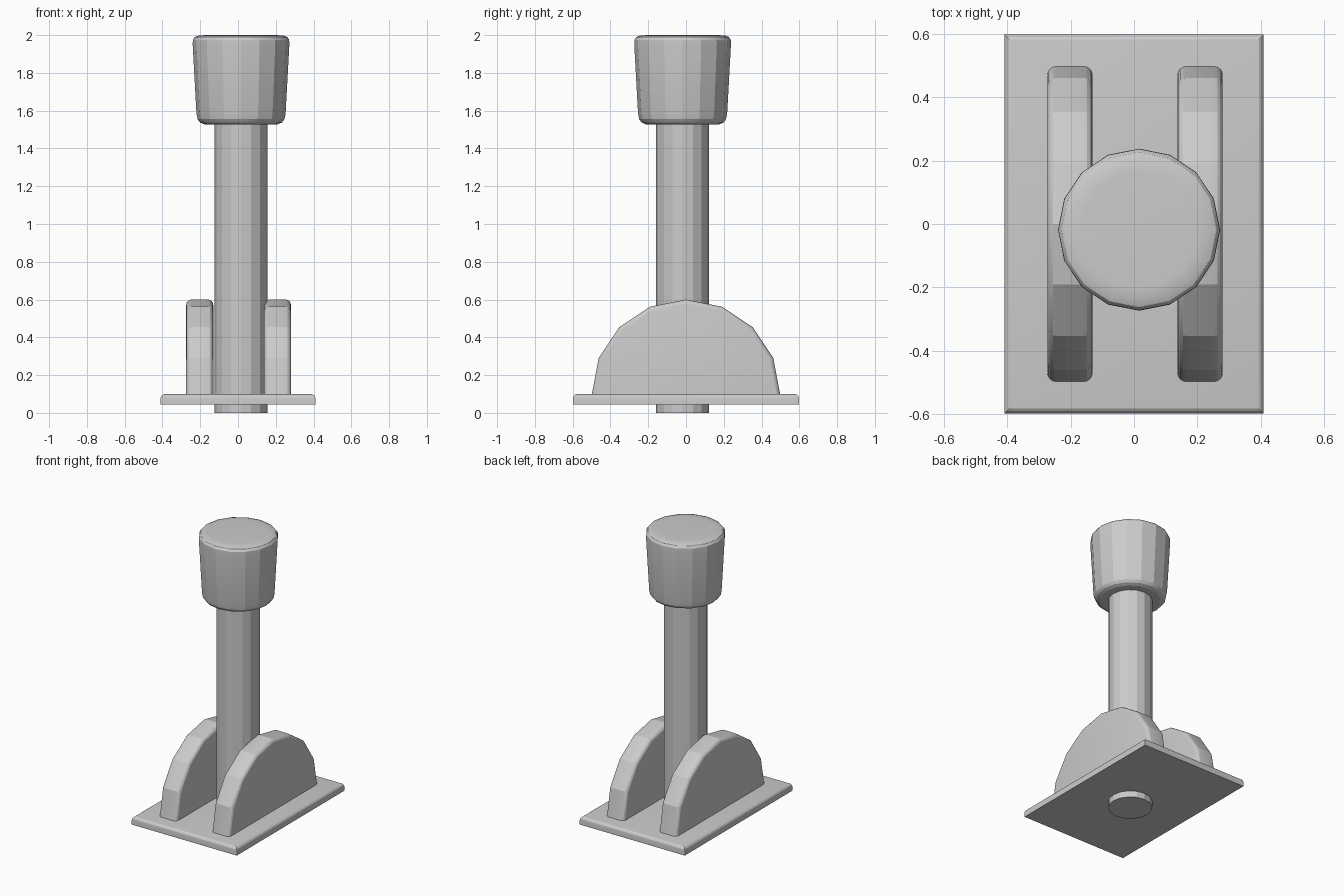
import bpy, bmesh
from math import sin, cos, pi, radians

if "Cube" in bpy.data.objects:
    bpy.data.objects.remove(bpy.data.objects["Cube"])

CX, CY = 0.016, -0.018   # axis of the lever


def finish(bm, name):
    bmesh.ops.recalc_face_normals(bm, faces=bm.faces)
    mesh = bpy.data.meshes.new(name)
    bm.to_mesh(mesh)
    bm.free()
    ob = bpy.data.objects.new(name, mesh)
    bpy.context.collection.objects.link(ob)
    bpy.ops.object.select_all(action='DESELECT')
    ob.select_set(True)
    bpy.context.view_layer.objects.active = ob
    bpy.ops.object.shade_smooth_by_angle(angle=radians(20))
    return ob


def lathe(name, profile, sides=16):
    """Closed solid turned round the lever axis from (radius, z) points."""
    bm = bmesh.new()
    rings = [[bm.verts.new((CX + r * cos(2 * pi * i / sides),
                            CY + r * sin(2 * pi * i / sides), z))
              for i in range(sides)] for r, z in profile]
    for a, b in zip(rings, rings[1:]):
        for i in range(sides):
            j = (i + 1) % sides
            bm.faces.new((a[i], a[j], b[j], b[i]))
    bm.faces.new(rings[0][::-1])
    bm.faces.new(rings[-1])
    return finish(bm, name)


def bevel(bm, edges, width, segments):
    bmesh.ops.bevel(bm, geom=edges, offset=width, segments=segments,
                    profile=0.5, affect='EDGES')


# base plate with rounded upper rim
bm = bmesh.new()
bmesh.ops.create_cube(bm, size=1)
for v in bm.verts:
    v.co = (v.co.x * 0.82, v.co.y * 1.198, 0.072 + v.co.z * 0.056)
bevel(bm, [e for e in bm.edges if all(v.co.z > 0.08 for v in e.verts)], 0.025, 4)
finish(bm, "base_plate")


# half-disc guide cheeks either side of the lever
def cheek(name, x, half=0.0715, floor=0.09):
    bm = bmesh.new()
    pts = [(0.5 * cos(pi * i / 8), 0.1 + 0.5 * sin(pi * i / 8)) for i in range(9)]
    pts = [(0.5, floor)] + pts[1:-1] + [(-0.5, floor)]
    left, right = ([bm.verts.new((x + s * half, y, z)) for y, z in pts] for s in (-1, 1))
    bm.faces.new(left)
    bm.faces.new(right[::-1])
    n = len(pts)
    for i in range(n):
        j = (i + 1) % n
        bm.faces.new((left[i], right[i], right[j], left[j]))
    rim = [e for e in bm.edges
           if abs(e.verts[0].co.x - e.verts[1].co.x) < 1e-5
           and any(v.co.z > 0.2 for v in e.verts)]
    bevel(bm, rim, 0.028, 4)
    finish(bm, name)


cheek("left_cheek", -0.2025)
cheek("right_cheek", 0.209)

# lever shaft passing through the base
lathe("lever_shaft", [(0.141, 0.0), (0.141, 1.56)])

# tapered grip
lathe("lever_knob", [(0.195, 1.528), (0.218, 1.538), (0.230, 1.555), (0.236, 1.585),
                     (0.256, 1.95), (0.255, 1.975), (0.245, 1.99),
                     (0.225, 1.998), (0.185, 2.0)])
